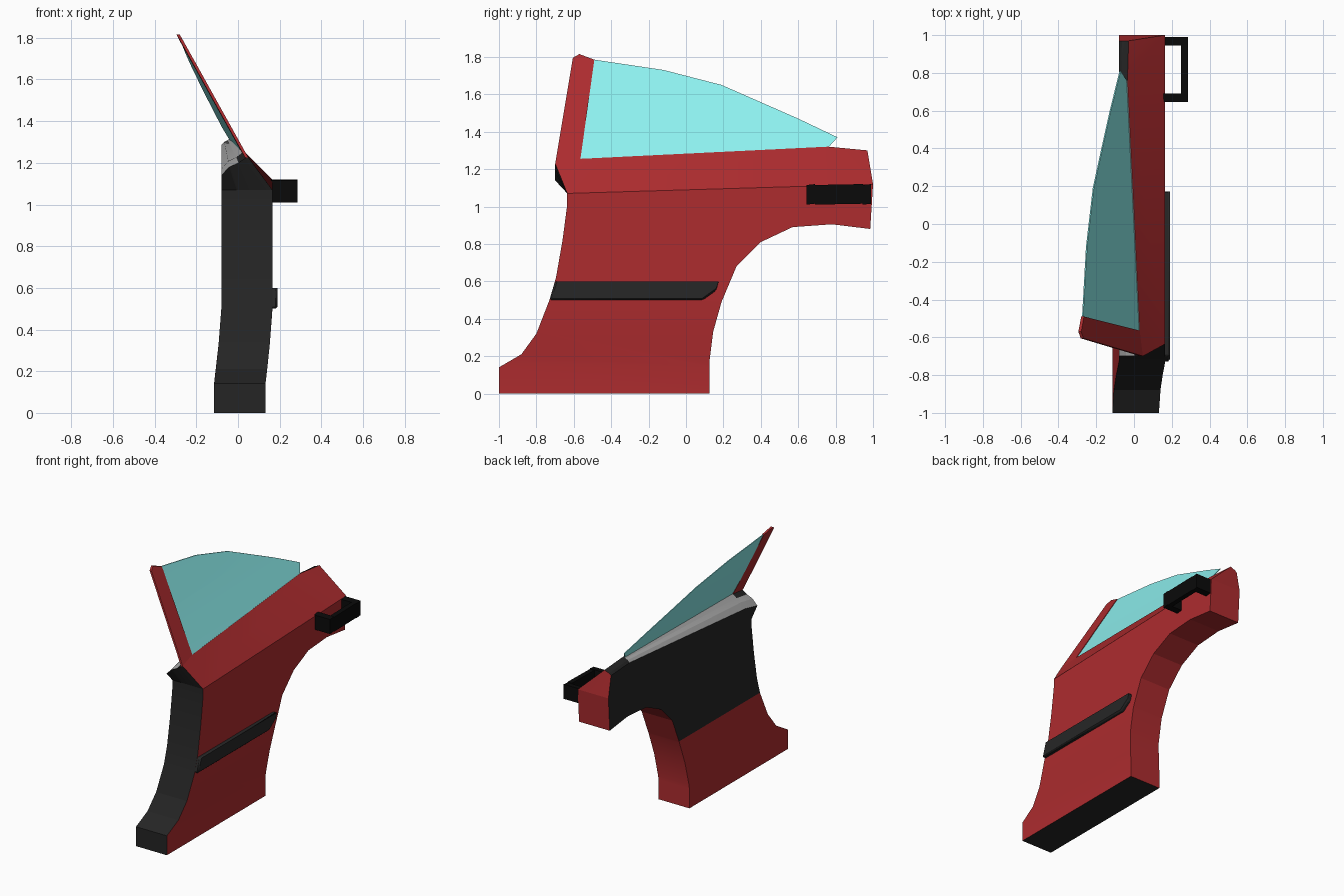
import bpy, bmesh
from mathutils import Vector

if "Cube" in bpy.data.objects:
    bpy.data.objects.remove(bpy.data.objects["Cube"])


def material(name, col):
    m = bpy.data.materials.new(name)
    m.diffuse_color = (*col, 1)
    m.use_nodes = True
    m.node_tree.nodes["Principled BSDF"].inputs["Base Color"].default_value = m.diffuse_color
    return m


RED = material("red_paint", (0.42, 0.025, 0.028))
BLACK = material("black_plastic", (0.018, 0.018, 0.018))
TRIM = material("dark_trim", (0.02, 0.02, 0.02))
GREY = material("grey_seal", (0.4, 0.4, 0.4))
GLASS = material("glass", (0.27, 0.88, 0.87))
HANDLE = material("handle_black", (0.003, 0.003, 0.003))


def belt(y):
    return 1.07 + 0.03 * (y + 0.635)


# leaning surface shared by shoulder, pillar and glass
def lean(y, z):
    return 0.03 - 0.553 * (z - 1.255) - 0.03 * (y + 0.56) / 1.37


def prism(name, pts, mats, place, cuts=(), smooth=10):
    """Extrude a side outline (y, z) across t = 0..1, cut it, then place each point."""
    bm = bmesh.new()
    a = [bm.verts.new((0, y, z)) for y, z in pts]
    b = [bm.verts.new((1, y, z)) for y, z in pts]
    bm.faces.new(a)
    bm.faces.new(b[::-1])
    n = len(pts)
    for i in range(n):
        j = (i + 1) % n
        bm.faces.new((a[i], b[i], b[j], a[j]))
    for co, no in cuts:
        bmesh.ops.bisect_plane(bm, geom=bm.verts[:] + bm.edges[:] + bm.faces[:],
                               dist=1e-4, plane_co=co, plane_no=no)
    bmesh.ops.triangulate(bm, faces=[f for f in bm.faces if len(f.verts) > 4])
    for v in bm.verts:
        v.co = Vector(place(*v.co))
    bmesh.ops.recalc_face_normals(bm, faces=bm.faces)
    me = bpy.data.meshes.new(name)
    bm.to_mesh(me)
    bm.free()
    ob = bpy.data.objects.new(name, me)
    bpy.context.collection.objects.link(ob)
    for m in mats:
        me.materials.append(m)
    bpy.ops.object.select_all(action='DESELECT')
    ob.select_set(True)
    bpy.context.view_layer.objects.active = ob
    bpy.ops.object.shade_smooth_by_angle(angle=smooth * 0.01745)
    return ob


# door body with wheel arch cut-out and stepped inner top edge
outline = [(-1, 0), (-1, 0.14), (-0.88, 0.21), (-0.80, 0.32), (-0.73, 0.50),
           (-0.695, 0.62), (-0.66, 0.82), (-0.635, 1.01), (-0.635, 1.07),
           (-0.70, 1.23), (-0.565, 1.255), (0.76, 1.32), (0.97, 1.30),
           (1.0, 1.119), (0.985, 0.88), (0.78, 0.905), (0.57, 0.89), (0.40, 0.81),
           (0.27, 0.68), (0.19, 0.49), (0.145, 0.33), (0.125, 0.17), (0.125, 0)]


def place_body(t, y, z):
    low = 1 - min(1, max(0, (z - 0.14) / 0.36))
    low = low ** 1.3
    inner, outer = -0.08 - 0.035 * low, 0.165 - 0.033 * low
    if z > belt(y) + 0.02:
        outer = lean(y, z)
    x = inner + (outer - inner) * t
    if z > 1.2:
        drop = 0.09 if t < 0.1 else 0.05 if t < 0.4 else 0.03 if t < 0.8 else 0
        z -= drop * (1 - 0.7 * (y + 0.7) / 1.67)
    return x, y, z


up = (0, 0, 1)
cuts = [((0, 0, h), up) for h in (0.14, 0.33, 0.5)]
cuts += [((0, -0.635, 1.07), (0, -0.03, 1)), ((0.3, 0, 0), (1, 0, 0)), ((0.65, 0, 0), (1, 0, 0))]
body = prism("door_body", outline, [RED, BLACK, GREY], place_body, cuts)
for f in body.data.polygons:
    c, n = f.center, f.normal
    if n.z < -0.9 and c.z < 0.05:
        f.material_index = 1
    elif c.y < -0.6 and n.y < -0.3 and abs(n.x) < 0.6:
        f.material_index = 1
    elif n.x < -0.7 and c.z > 0.5 and c.x < -0.07:
        f.material_index = 1
    elif n.z > 0.3 and c.z > 1.1 and n.x < 0.4:
        f.material_index = 2 if c.x < -0.01 and c.y < 0.76 else 1

# window front pillar
prism("window_pillar",
      [(-0.70, 1.225), (-0.605, 1.795), (-0.57, 1.815), (-0.49, 1.785), (-0.535, 1.54),
       (-0.565, 1.25)], [RED],
      lambda t, y, z: (lean(y, z) - 0.015 * (1 - t), y, z))

# slightly bowed glass pane
prism("window_glass",
      [(-0.565, 1.25), (-0.535, 1.54), (-0.49, 1.785), (-0.12, 1.73), (0.19, 1.65),
       (0.60, 1.47), (0.81, 1.37), (0.76, 1.315)], [GLASS],
      lambda t, y, z: (lean(y, z) - 0.004 - 0.006 * (1 - t)
                       - 0.06 * max(0, z - 1.25) * max(0, 1.8 - z), y, z),
      [((0, 0, 1.4), up), ((0, 0, 1.55), up)])

# side rubbing strip
strip = prism("side_strip", [(-0.73, 0.50), (-0.70, 0.60), (0.175, 0.60), (0.16, 0.55), (0.09, 0.50)],
              [TRIM], lambda t, y, z: (0.15 + 0.04 * t, y, z))
bev = strip.modifiers.new("bevel", 'BEVEL')
bev.width, bev.segments = 0.009, 1

# U-shaped handle, drawn as three bars
for name, x0, x1, y0, y1 in (("handle_arm_front", 0.14, 0.285, 0.645, 0.69),
                             ("handle_arm_back", 0.14, 0.285, 0.945, 0.99),
                             ("handle_grip", 0.25, 0.285, 0.69, 0.945)):
    prism(name, [(y0, 1.01), (y1, 1.015), (y1, 1.12), (y0, 1.115)], [HANDLE],
          lambda t, y, z: (x0 + (x1 - x0) * t, y, z))
